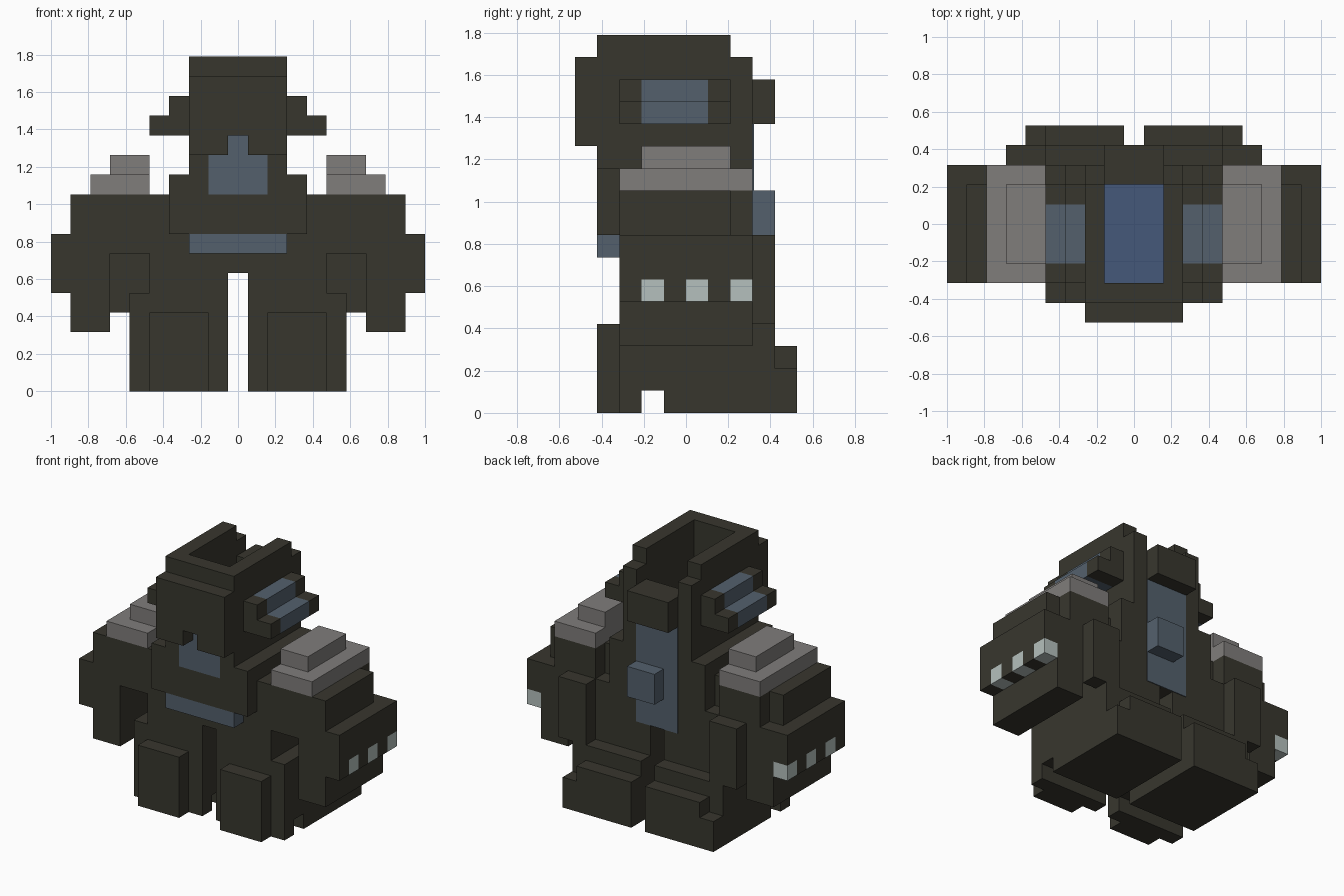
import bpy, bmesh
from mathutils import Matrix, Vector

cube = bpy.data.objects.get("Cube")
if cube:
    bpy.data.objects.remove(cube, do_unlink=True)

U = 2 / 19  # one block


def material(name, rgb):
    m = bpy.data.materials.new(name)
    m.use_nodes = True
    col = (*rgb, 1)
    m.diffuse_color = col
    bsdf = m.node_tree.nodes["Principled BSDF"]
    bsdf.inputs["Base Color"].default_value = col
    bsdf.inputs["Roughness"].default_value = 0.9
    return m


DARK = material("dark olive", (0.039, 0.037, 0.027))
GREY = material("warm grey", (0.215, 0.205, 0.198))
BLUE = material("slate blue", (0.088, 0.118, 0.152))
DEEP = material("deep blue", (0.058, 0.098, 0.195))
PALE = material("pale glass", (0.46, 0.53, 0.51))


def part(name, mat, *boxes, mirror=False):
    """Blocks given as (x0, x1, y0, y1, z0, z1) in block units."""
    bm = bmesh.new()
    for x0, x1, y0, y1, z0, z1 in boxes:
        spans = [(x0, x1), (-x1, -x0)] if mirror else [(x0, x1)]
        for a, b in spans:
            centre = Vector(((a + b) / 2, (y0 + y1) / 2, (z0 + z1) / 2)) * U
            size = Vector((b - a, y1 - y0, z1 - z0)) * U
            bmesh.ops.create_cube(
                bm, size=1,
                matrix=Matrix.Translation(centre) @ Matrix.Diagonal((*size, 1)))
    me = bpy.data.meshes.new(name)
    bm.to_mesh(me)
    bm.free()
    me.materials.append(mat)
    ob = bpy.data.objects.new(name, me)
    bpy.context.collection.objects.link(ob)
    return ob


# Feet and legs
part("toes", DARK, (1.5, 4.5, -4, -3, 0, 4), mirror=True)
part("front_soles", DARK, (0.5, 5.5, -3, -2, 0, 1), mirror=True)
part("heels", DARK, (0.5, 5.5, -1, 4, 0, 1), (0.5, 5.5, 4, 5, 0, 2),
     (0.5, 4.5, 4, 5, 2, 3), mirror=True)
part("legs", DARK, (0.5, 5.5, -3, 3, 1, 5), (0.5, 5.5, 3, 4, 1, 4), mirror=True)
part("thighs", DARK, (0.5, 4.5, -3, 3, 5, 6), mirror=True)

# Torso
part("hips", DARK, (-4.5, 4.5, -3, 3, 6, 8))
part("chest", DARK, (-3.5, 3.5, -4, 3, 8, 10))
part("belt", BLUE, (-2.5, 2.5, -4, -3, 7, 8))
part("collar", DARK, (2.5, 3.5, -4, 3, 10, 11), mirror=True)
part("back_strip", BLUE, (-1.5, 1.5, 3, 3.05, 6, 13))
part("back_box", BLUE, (-0.5, 1.5, 3, 4, 8, 10))

# Arms and shoulders
part("shoulders", DARK, (3.5, 4.5, -3, 2, 8, 10), (4.5, 7.5, -3, 3, 8, 10),
     (7.5, 8.5, -3, 2, 8, 10), mirror=True)
part("arms", DARK, (4.5, 6.5, -3, 3, 7, 8), (6.5, 8.5, -3, 3, 3, 8), mirror=True)
part("elbows", DARK, (4.5, 6.5, 3, 4, 4, 8), mirror=True)
part("outer_arms", DARK, (8.5, 9.5, -3, 3, 6, 8),
     *[(8.5, 9.5, y, y + 1, 5, 6) for y in (-3, -1, 1)], mirror=True)
part("arm_lights", PALE, *[(8.5, 9.5, y, y + 1, 5, 6) for y in (-2, 0, 2)], mirror=True)
part("shoulder_pads", GREY, (4.5, 7.5, -3, 3, 10, 11), (4.5, 6.5, -2, 2, 11, 12), mirror=True)

# Hollow head, open at the top and at the upper back
part("head_sides", DARK, (1.5, 2.5, -4, 3, 10, 16), (1.5, 2.5, -4, 2, 16, 17), mirror=True)
part("head_front_wall", DARK, (-1.5, 1.5, -4, -3, 13, 17))
part("head_back_wall", DARK, (-1.5, 1.5, 2, 3, 10, 13))
part("head_back_block", DARK, (-1.5, 1.5, 2, 4, 13, 15))
part("visor", BLUE, (-1.5, 1.5, -4, -3, 10, 13))
part("brow", DARK, (-2.5, 2.5, -5, -4, 13, 16))
part("brow_corners", DARK, (0.5, 2.5, -5, -4, 12, 13), mirror=True)
part("head_floor", DEEP, (-1.5, 1.5, -3, 2, 10, 10.05))

# Stepped side pods with dark ends
part("pod_ends", DARK, *[b for y in (-3, 1) for b in (
    (2.5, 3.5, y, y + 1, 13, 15), (3.5, 4.5, y, y + 1, 13, 14))], mirror=True)
part("pod_cores", BLUE, (2.5, 3.5, -2, 1, 13, 15), (3.5, 4.5, -2, 1, 13, 14), mirror=True)
